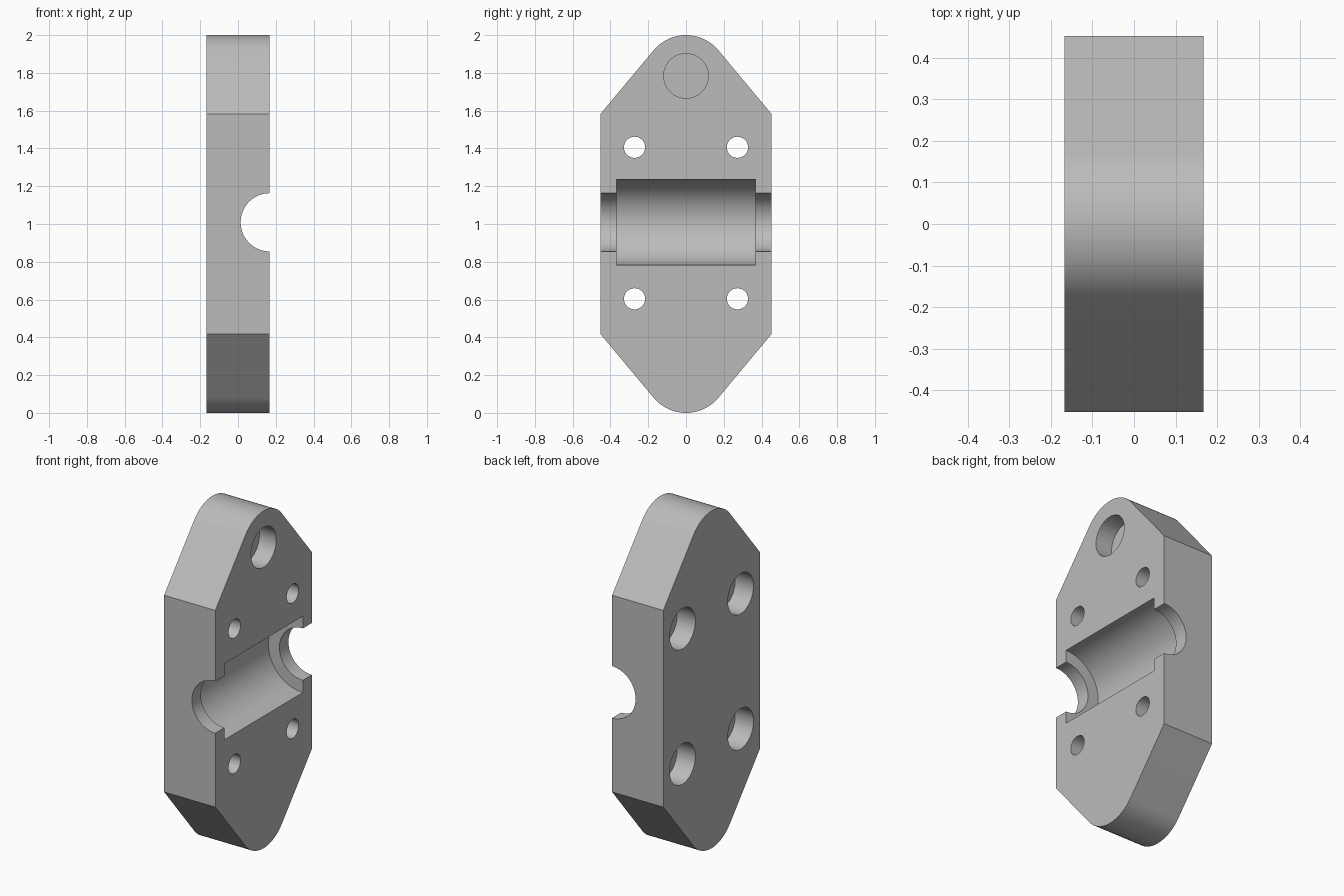
import bpy, bmesh
from math import sin, cos, pi, radians
from mathutils import Matrix

if "Cube" in bpy.data.objects:
    bpy.data.objects.remove(bpy.data.objects["Cube"])

HALF_X, HALF_Y = 0.168, 0.4525      # plate half thickness and half width
SHOULDER = 0.583                    # shoulder height from the plate middle
TIP_R = 0.2235                      # radius of the rounded ends
BORE_Z = 1.009

metal = bpy.data.materials.new("plain grey")
metal.use_nodes = True
grey = (0.5, 0.5, 0.5, 1)
metal.diffuse_color = grey
metal.node_tree.nodes["Principled BSDF"].inputs["Base Color"].default_value = grey


def make_object(name, bm):
    bmesh.ops.recalc_face_normals(bm, faces=bm.faces)
    mesh = bpy.data.meshes.new(name)
    bm.to_mesh(mesh)
    bm.free()
    mesh.materials.append(metal)
    obj = bpy.data.objects.new(name, mesh)
    bpy.context.collection.objects.link(obj)
    return obj


def cutter(name, axis, start, end, centre, radius, sides=64):
    """Cylinder along x or y from start to end; centre is (other axis, z)."""
    bm = bmesh.new()
    bmesh.ops.create_cone(bm, cap_ends=True, segments=sides, radius1=radius,
                          radius2=radius, depth=end - start)
    mid = (start + end) / 2
    if axis == "X":
        place = Matrix.Translation((mid, *centre)) @ Matrix.Rotation(pi / 2, 4, "Y")
    else:
        place = Matrix.Translation((centre[0], mid, centre[1])) @ Matrix.Rotation(pi / 2, 4, "X")
    bm.transform(place)
    obj = make_object(name, bm)
    obj.hide_render = True
    return obj


# Plate: tapered outline with rounded ends, extruded through the thickness
steps = 24
arc = [radians(40 + 100 * i / steps) for i in range(steps + 1)]
upper = [(TIP_R * cos(a), 1 - TIP_R + TIP_R * sin(a)) for a in arc]
half = [(HALF_Y, SHOULDER)] + upper + [(-HALF_Y, SHOULDER)]
outline = half + [(-y, -z) for y, z in half]
bm = bmesh.new()
face = bm.faces.new([bm.verts.new((-HALF_X, y, z + 1)) for y, z in outline])
swept = bmesh.ops.extrude_face_region(bm, geom=[face], use_keep_orig=True)
bmesh.ops.translate(bm, vec=(2 * HALF_X, 0, 0),
                    verts=[v for v in swept["geom"] if isinstance(v, bmesh.types.BMVert)])
plate = make_object("clamp_plate", bm)

# Shaft channel: narrow neck right across and a wider seat between the ends
cutters = [
    cutter("shaft_neck", "Y", -0.6, 0.6, (HALF_X, BORE_Z), 0.154, 96),
    cutter("shaft_seat", "Y", -0.368, 0.368, (HALF_X, BORE_Z), 0.226, 96),
]
for s in (-1, 1):
    # Blind pocket near each rounded end
    cutters.append(cutter("end_pocket", "X", HALF_X - 0.11, 0.4, (0, 1.002 + s * 0.782), 0.118))
    # Bolt holes with counterbores on the back
    for t in (-1, 1):
        spot = (t * 0.2725, 1.005 + s * 0.401)
        cutters.append(cutter("bolt_hole", "X", -0.4, 0.4, spot, 0.056))
        cutters.append(cutter("counterbore", "X", -0.4, -HALF_X + 0.12, spot, 0.12))

for c in cutters:
    mod = plate.modifiers.new(c.name, "BOOLEAN")
    mod.operation = "DIFFERENCE"
    mod.solver = "EXACT"
    mod.object = c

# Bake the cuts and drop the cutters
bpy.context.view_layer.update()
graph = bpy.context.evaluated_depsgraph_get()
baked = bpy.data.meshes.new_from_object(plate.evaluated_get(graph))
plate.modifiers.clear()
plate.data = baked
baked.name = "clamp_plate"
for c in cutters:
    bpy.data.objects.remove(c)

bpy.ops.object.select_all(action="DESELECT")
plate.select_set(True)
bpy.context.view_layer.objects.active = plate
bpy.ops.object.shade_smooth_by_angle(angle=radians(30))
